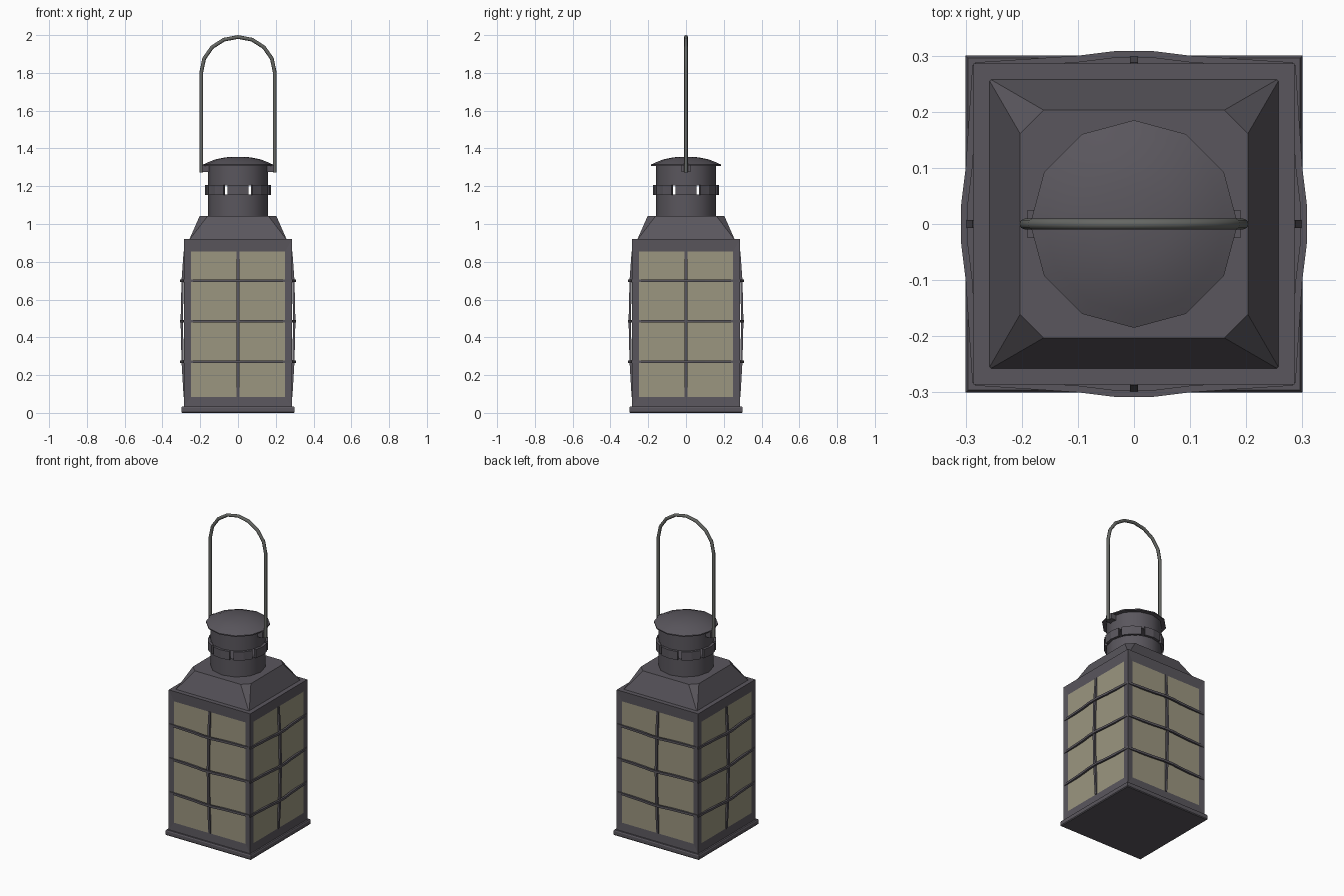
import bpy, bmesh, math
from mathutils import Matrix

if "Cube" in bpy.data.objects:
    bpy.data.objects.remove(bpy.data.objects["Cube"])


def material(name, col):
    m = bpy.data.materials.new(name)
    m.diffuse_color = (*col, 1)
    m.use_nodes = True
    m.node_tree.nodes["Principled BSDF"].inputs["Base Color"].default_value = m.diffuse_color
    return m


IRON = material("dark iron", (0.102, 0.094, 0.110))
GLASS = material("pale amber glass", (0.33, 0.305, 0.215))
WIRE = material("grey wire", (0.13, 0.135, 0.125))


def finish(name, bm, mats=(IRON,), smooth=None):
    bmesh.ops.recalc_face_normals(bm, faces=bm.faces)
    me = bpy.data.meshes.new(name)
    bm.to_mesh(me)
    bm.free()
    ob = bpy.data.objects.new(name, me)
    bpy.context.collection.objects.link(ob)
    for m in mats:
        me.materials.append(m)
    if smooth:
        bpy.ops.object.select_all(action='DESELECT')
        ob.select_set(True)
        bpy.context.view_layer.objects.active = ob
        bpy.ops.object.shade_smooth_by_angle(angle=math.radians(smooth))
    return ob


def loft(bm, rings, loop=False):
    """Skin equal-length rings; cap the ends, or join them if loop."""
    vs = [[bm.verts.new(p) for p in r] for r in rings]
    n = len(vs[0])
    for a, b in zip(vs, vs[1:] + (vs[:1] if loop else [])):
        for i in range(n):
            j = (i + 1) % n
            bm.faces.new((a[i], a[j], b[j], b[i]))
    if not loop:
        bm.faces.new(vs[0])
        bm.faces.new(vs[-1])


def box(bm, size, centre):
    mat = Matrix.Translation(centre) @ Matrix.Diagonal((*size, 1))
    return bmesh.ops.create_cube(bm, size=1, matrix=mat)


def circle(r, z, n=12):
    return [(r * math.sin(k * math.tau / n), r * math.cos(k * math.tau / n), z) for k in range(n)]


def cut_square(h, c, z):
    """Square of half-width h with its corners cut by c."""
    pts = [(h, -h + c), (h, h - c), (h - c, h), (-h + c, h),
           (-h, h - c), (-h, -h + c), (-h + c, -h), (h - c, -h)]
    return [(x, y, z) for x, y in pts]


def square(h, z):
    return [(h, -h, z), (h, h, z), (-h, h, z), (-h, -h, z)]


# Base plate
bm = bmesh.new()
loft(bm, [square(0.296, 0), square(0.3, 0.005), square(0.3, 0.026), square(0.296, 0.033)])
finish("base_plate", bm)

# Body with a recessed pane on each side
bm = bmesh.new()
box(bm, (0.572, 0.572, 0.888), (0, 0, 0.476))
sides = [f for f in bm.faces if abs(f.normal.z) < 0.5]
bmesh.ops.inset_individual(bm, faces=sides, thickness=0.051, depth=-0.003)
for f in sides:
    f.material_index = 1
    for v in f.verts:
        v.co.z = 0.855 if v.co.z > 0.5 else 0.085
finish("body", bm, (IRON, GLASS))

# Bowed guard bars on each side
bm = bmesh.new()
W, D = 0.007, 0.012
h_path = [(-0.283, 0.288), (-0.1, 0.300), (-0.035, 0.308), (0.035, 0.308), (0.1, 0.300), (0.283, 0.288)]
v_path = [(0.085, 0.288), (0.27, 0.299), (0.485, 0.304), (0.70, 0.299), (0.855, 0.288)]
for k in range(4):
    part = bmesh.new()
    for z in (0.27, 0.485, 0.70):
        loft(part, [[(x, -y, z - W), (x, -y, z + W), (x, -y + D, z + W), (x, -y + D, z - W)]
                    for x, y in h_path])
    loft(part, [[(-W, -y, z), (W, -y, z), (W, -y + D, z), (-W, -y + D, z)] for z, y in v_path])
    part.transform(Matrix.Rotation(k * math.pi / 2, 4, 'Z'))
    tmp = bpy.data.meshes.new("guard_part")
    part.to_mesh(tmp)
    part.free()
    bm.from_mesh(tmp)
    bpy.data.meshes.remove(tmp)
finish("guard_bars", bm)

# Sloping roof, square below and cut-cornered above
bm = bmesh.new()
loft(bm, [cut_square(0.258, 0.002, 0.918), cut_square(0.203, 0.042, 1.042)])
finish("roof", bm)

# Chimney, in two drums with a vent gap between them
for name, z0, z1 in (("chimney_lower", 1.04, 1.155), ("chimney_upper", 1.205, 1.312)):
    bm = bmesh.new()
    loft(bm, [circle(0.16, z0), circle(0.16, z1)])
    finish(name, bm, smooth=40)

# Vent ring of eight curved plates with slits between
bm = bmesh.new()
for k in range(8):
    rings = []
    for d in (-19, 0, 19):
        a = math.radians(45 * k + d)
        s, c = math.sin(a), math.cos(a)
        rings.append([(r * s, r * c, z) for r, z in
                      ((0.158, 1.153), (0.174, 1.153), (0.174, 1.207), (0.158, 1.207))])
    loft(bm, rings)
finish("vent_ring", bm)

# Shallow domed lid with a thin brim
bm = bmesh.new()
loft(bm, [circle(r, z) for r, z in ((0.155, 1.308), (0.185, 1.308), (0.185, 1.315), (0.16, 1.326),
                                    (0.12, 1.342), (0.065, 1.353), (0.01, 1.356))])
finish("lid", bm, smooth=35)

# Ears holding the handle
bm = bmesh.new()
for s in (-1, 1):
    box(bm, (0.036, 0.05, 0.037), (s * 0.172, 0, 1.293))
finish("handle_ears", bm)

# Wire handle: straight legs and an arch
bm = bmesh.new()
R, ZA = 0.194, 1.805
path = [(-R, 1.272, 0)]
for k in range(9):
    a = math.pi - k * math.pi / 8
    path.append((R * math.cos(a), ZA + 0.185 * math.sin(a), a))
path.append((R, 1.272, math.pi * 0))
path[0] = (-R, 1.272, math.pi)
rings = []
for x, z, a in path:
    ring = []
    for j in range(8):
        t = j * math.tau / 8
        q = 0.01 * math.cos(t)
        ring.append((x + q * math.cos(a), 0.01 * math.sin(t), z + q * math.sin(a)))
    rings.append(ring)
loft(bm, rings)
finish("handle", bm, (WIRE,), smooth=50)
